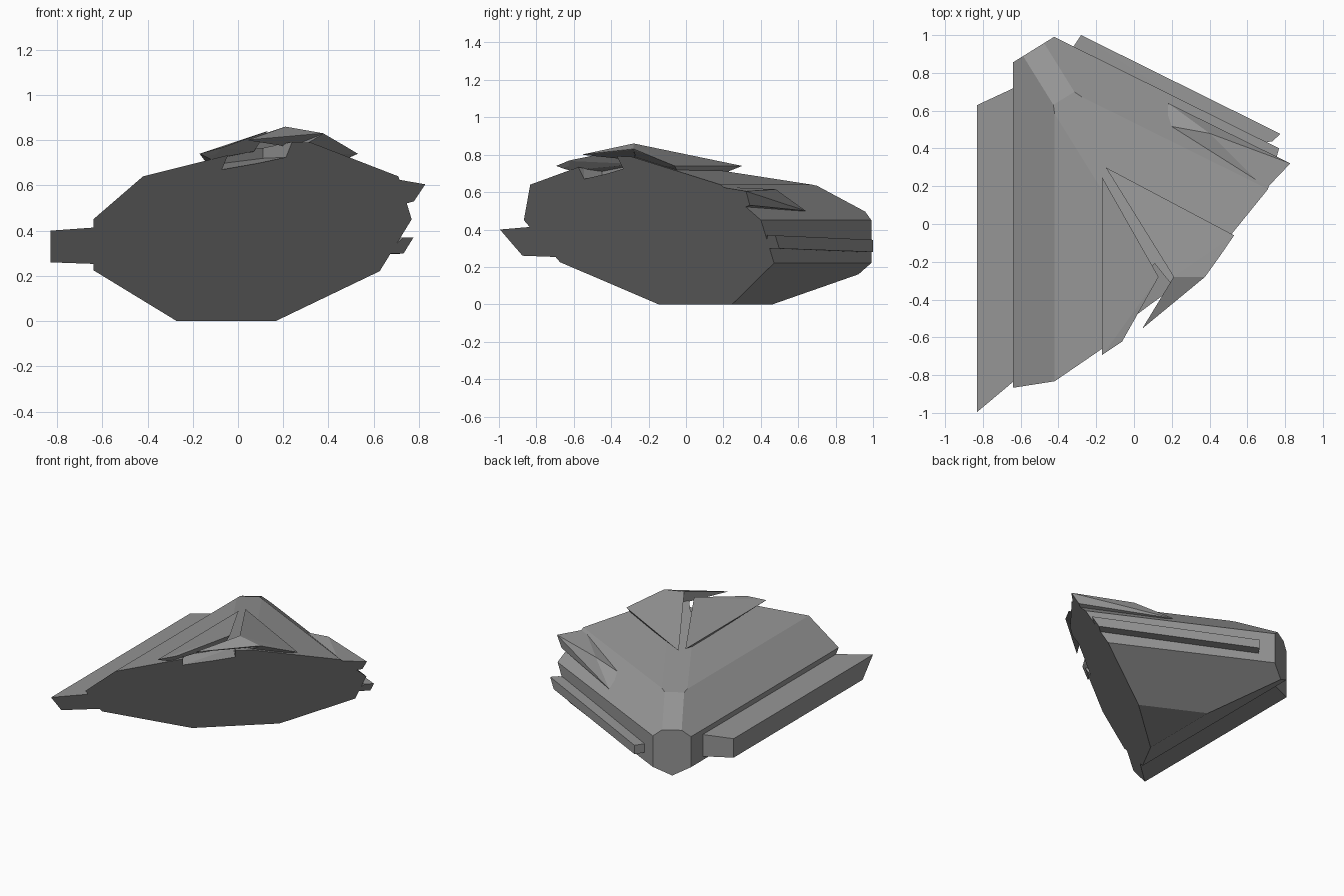
import bpy, bmesh
from mathutils import Vector

if "Cube" in bpy.data.objects:
    bpy.data.objects.remove(bpy.data.objects["Cube"])

M = Vector((.444, .896, 0))             # outward direction of the right flank
L = Vector((-1, 0, 0))                  # outward direction of the left flank
STERN = (Vector((.669, -.743, -.64)), -.072)
Z = Vector((0, 0, 1))

plating = bpy.data.materials.new("dark_plating")
plating.diffuse_color = (.3, .3, .3, 1)
plating.use_nodes = True
plating.node_tree.nodes["Principled BSDF"].inputs["Base Color"].default_value = plating.diffuse_color


def slice_off(bm, normal, offset):
    """Keep the region normal.p <= offset and cap the cut."""
    n2 = normal.length_squared
    bmesh.ops.bisect_plane(bm, geom=bm.verts[:] + bm.edges[:] + bm.faces[:], dist=1e-6,
                           plane_co=normal * (offset / n2), plane_no=normal, clear_outer=True)
    rim = [e for e in bm.edges if e.is_boundary]
    if rim:
        bmesh.ops.holes_fill(bm, edges=rim, sides=0)


def finish(bm, name):
    bmesh.ops.recalc_face_normals(bm, faces=bm.faces)
    me = bpy.data.meshes.new(name)
    bm.to_mesh(me)
    bm.free()
    me.materials.append(plating)
    ob = bpy.data.objects.new(name, me)
    bpy.context.collection.objects.link(ob)
    return ob


def block(name, pts, cut=True):
    """Convex faceted block, trimmed flush with the slanted stern."""
    bm = bmesh.new()
    for p in pts:
        bm.verts.new(p)
    r = bmesh.ops.convex_hull(bm, input=bm.verts[:])
    junk = {v for v in r['geom_interior'] if isinstance(v, bmesh.types.BMVert)}
    bmesh.ops.delete(bm, geom=list(junk), context='VERTS')
    bmesh.ops.dissolve_limit(bm, angle_limit=.01, verts=bm.verts[:], edges=bm.edges[:])
    if cut:
        slice_off(bm, *STERN)
    return finish(bm, name)


# main hull: a block sliced by mirrored flank planes, ridge, prow and stern
bm = bmesh.new()
bmesh.ops.create_cube(bm, size=6)
for out, shift, keel in ((L, 0, (.61, -1, .165)), (M, .06, (.545, -1, .128))):
    for a, b, c in ((1, 0, .64), (.864, 1, 1.003), (.25, 1, .745), keel):
        slice_off(bm, out * a + Z * b, c + a * shift)
for a, c in ((.125, .727), (.432, .955)):
    slice_off(bm, (L + M) * a + Z, c + a * .06)
slice_off(bm, Vector((-.527, .85, 0)), 1.065)
slice_off(bm, -Z, 0)
slice_off(bm, *STERN)
hull = finish(bm, "main_hull")

# notch in the stern below the roof plates
floor = [(-.07, -.546, .67), (.21, -.345, .73), (.11, -.21, .72), (-.13, -.45, .69)]
pts = [Vector(p) for p in floor]
pts += [pts[0] + Vector((.13, -.15, 0)), pts[1] + Vector((.13, -.15, 0))]
cutter = block("notch_cutter", pts + [p + Z * .3 for p in pts], cut=False)
cutter.hide_render = True
cutter.hide_viewport = True
mod = hull.modifiers.new("notch", 'BOOLEAN')
mod.operation = 'DIFFERENCE'
mod.solver = 'EXACT'
mod.object = cutter

# roof plates either side of the ridge, with a spike at the rear of the right one
block("left_roof_plate", [(-.17, .25, .74), (-.17, -.70, .74), (-.07, -.635, .767), (.13, -.28, .84),
                          (-.14, .1, .70), (-.12, -.62, .715), (.07, -.26, .75)])
block("right_roof_plate", [(-.15, .3, .74), (.53, -.06, .74), (.38, -.28, .83), (.21, -.28, .86),
                           (-.05, .2, .70), (.44, -.04, .70), (.23, -.26, .74)])
block("rear_spike", [(.38, -.28, .83), (.21, -.28, .86), (.04, -.56, .80), (.23, -.27, .77)])

# side wings
block("left_wing", [(x, y, z) for x, f, zs in ((-.83, .63, (.26, .40)), (-.55, .76, (.25, .42)))
                    for y in (f, -1.3) for z in zs])
block("right_wing", [(-.28, 1.0, .28), (-.28, 1.0, .345), (.83, .45, .30), (.83, .45, .37),
                     (-.34, .91, .28), (-.34, .91, .345), (.6, .42, .30), (.6, .42, .37)])

# raised fin on the right rear shoulder
block("right_shoulder_fin", [(.18, .64, .50), (.18, .52, .575), (.4, .48, .615), (.83, .32, .605),
                             (.70, .18, .628), (.78, .34, .53), (.3, .45, .55), (.7, .25, .5)])
